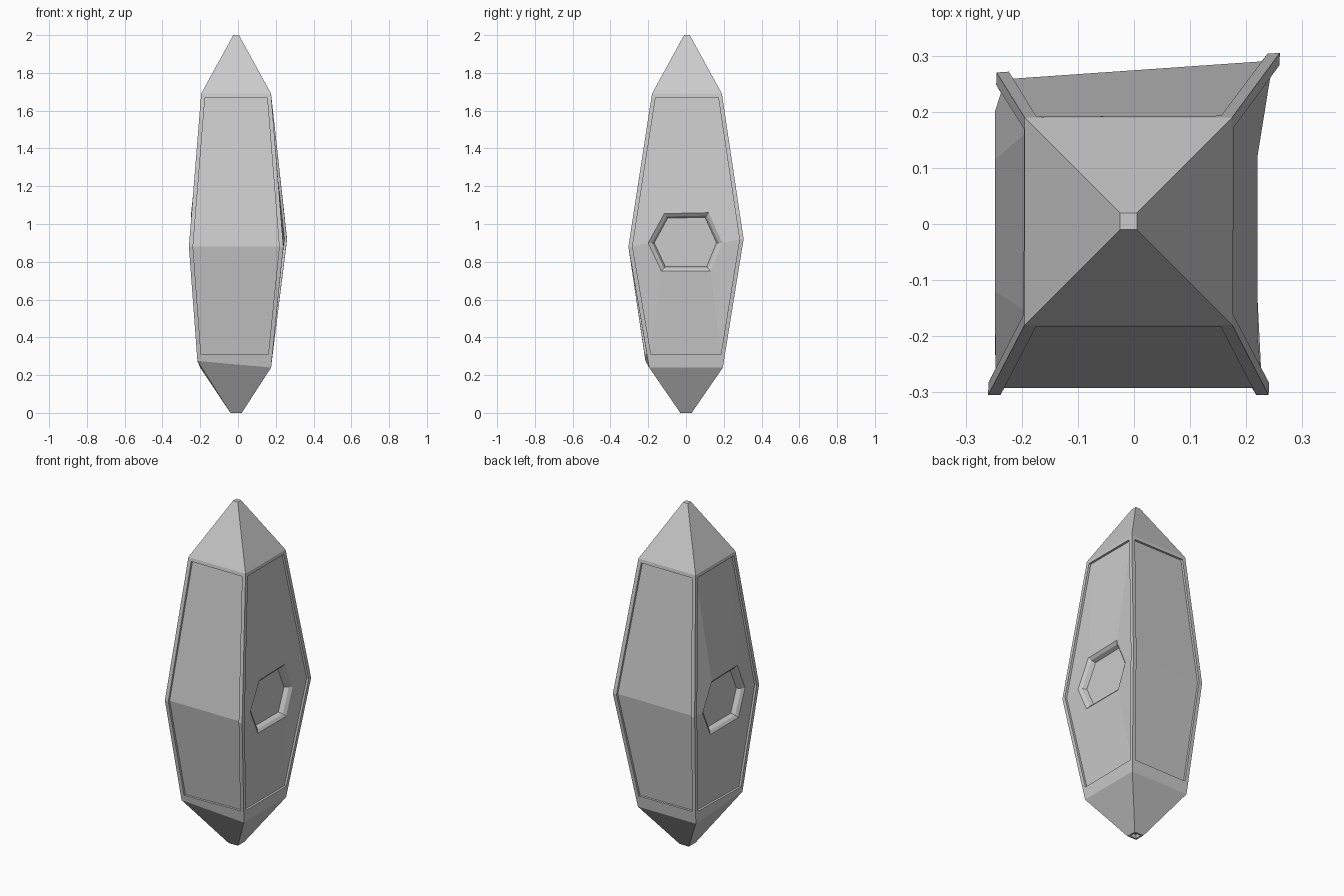
import bpy, bmesh
from mathutils import Vector as V

if "Cube" in bpy.data.objects:
    bpy.data.objects.remove(bpy.data.objects["Cube"])

bm = bmesh.new()


def ring(pts):
    return [bm.verts.new(p) for p in pts]


def square(cx, cy, h, z):
    return [(cx - h, cy - h, z), (cx + h, cy - h, z), (cx + h, cy + h, z), (cx - h, cy + h, z)]


def bridge(a, b):
    n = len(a)
    for i in range(n):
        j = (i + 1) % n
        bm.faces.new((a[i], a[j], b[j], b[i]))


# Corner rings of the four-sided crystal, from the base tip to the top tip
foot = ring(square(-0.01, 0, 0.03, 0))
low = ring([(-0.215, -0.215, 0.275), (0.175, -0.195, 0.24), (0.175, 0.195, 0.24), (-0.2, 0.195, 0.24)])
mid = ring([(-0.26, -0.305, 0.88), (0.24, -0.305, 0.88), (0.26, 0.305, 0.92), (-0.245, 0.27, 0.9)])
high = ring([(-0.195, -0.18, 1.69), (0.175, -0.18, 1.69), (0.175, 0.19, 1.69), (-0.195, 0.19, 1.69)])
tip = ring(square(-0.01, 0.005, 0.015, 2.0))
bridge(foot, low)
bridge(high, tip)
bm.faces.new(tip)

# Small socket in the base tip
rim = ring(square(-0.01, 0, 0.02, 0))
socket = ring(square(-0.01, 0, 0.016, 0.02))
bridge(foot, rim)
bridge(rim, socket)
bm.faces.new(socket)

# Hexagon outline in (y, z), in the order a-top, a-mid, a-bottom, b-bottom, b-mid, b-top
HEX = [(-0.115, 1.055), (-0.2, 0.9), (-0.13, 0.75), (0.13, 0.75), (0.192, 0.9), (0.12, 1.06)]
NORMALS = [V((0, -1, 0)), V((1, 0, 0)), V((0, 1, 0)), V((-1, 0, 0))]

# Recessed panels framed by the corner ridges
for k, nrm in enumerate(NORMALS):
    j = (k + 1) % 4
    outer = [high[k], mid[k], low[k], low[j], mid[j], high[j]]
    at = [v.co.copy() for v in outer]

    def side(i, o, z=None):
        # Point moved along the horizontal edge away from the ridge
        d = at[o] - at[i]
        return at[i] + d * (0.022 / d.length)

    def slide(p, q, z):
        return p.lerp(q, (z - p.z) / (q.z - p.z))

    pa = [side(0, 5), side(1, 4), side(2, 3)]
    pb = [side(5, 0), side(4, 1), side(3, 2)]
    inner = []
    for p in (pa, pb):
        inner.append([slide(p[0], p[1], 1.67), p[1], slide(p[2], p[1], 0.31)])
    pts = inner[0] + inner[1][::-1]
    edge = ring(pts)
    panel = ring([p - nrm * 0.013 for p in pts])
    bridge(outer, edge)
    bridge(edge, panel)

    if k % 2 == 0:
        # Plain panel with a crease across the widest level
        bm.faces.new((panel[0], panel[1], panel[4], panel[5]))
        bm.faces.new((panel[1], panel[2], panel[3], panel[4]))
    else:
        # Side panel drawn in to a sunken hexagon
        s = nrm.x
        x = 0.22 if s > 0 else -0.248
        last = panel
        for scale, depth in ((1, 0), (0.9, 0.012), (0.84, 0.035)):
            nxt = ring([(x - s * depth, s * y * scale, 0.904 + (z - 0.904) * scale) for y, z in HEX])
            bridge(last, nxt)
            last = nxt
        bm.faces.new(last)

bmesh.ops.recalc_face_normals(bm, faces=bm.faces)
mesh = bpy.data.meshes.new("crystal_body")
bm.to_mesh(mesh)
bm.free()
obj = bpy.data.objects.new("crystal_body", mesh)
bpy.context.collection.objects.link(obj)
